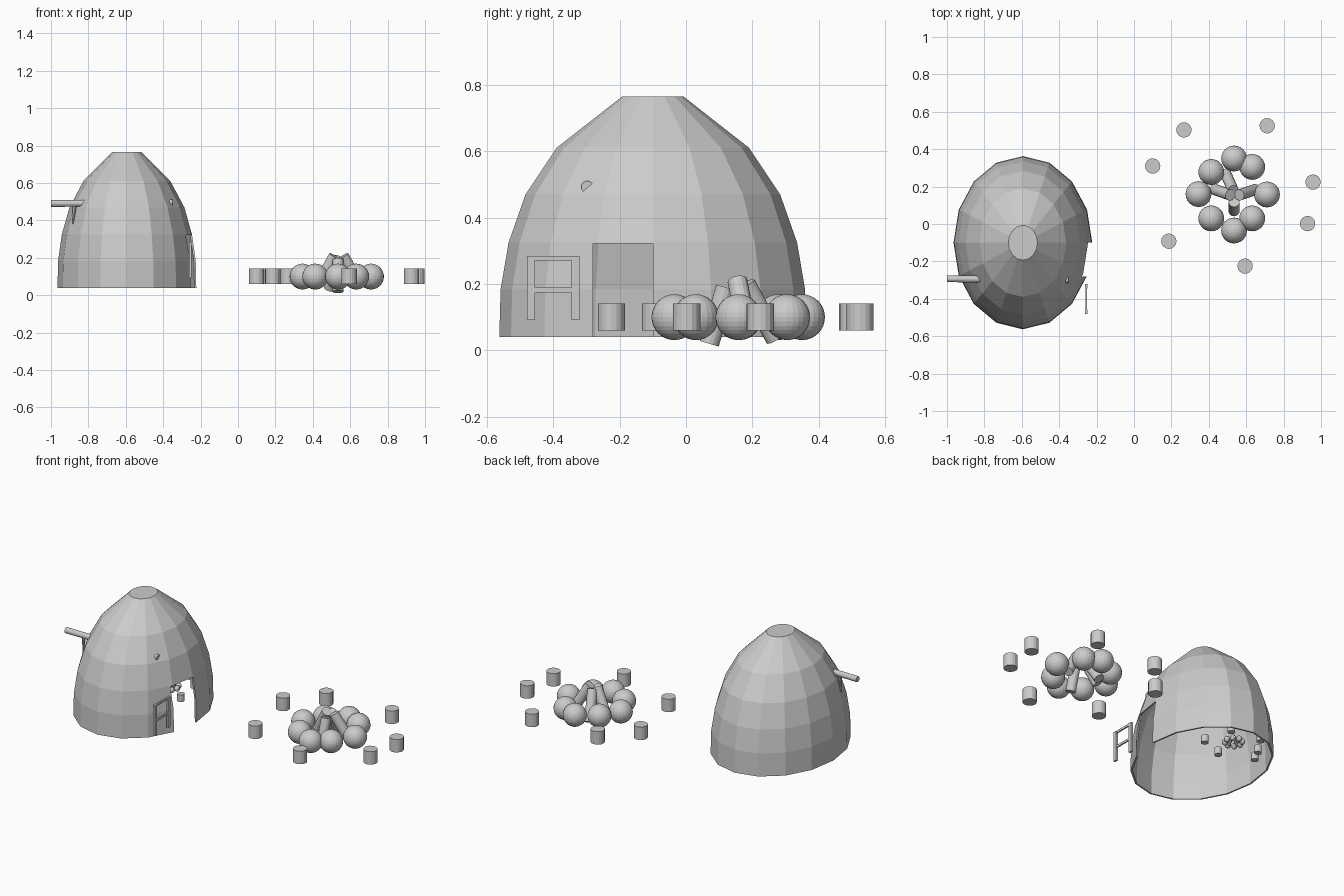
import bpy, bmesh, math
from mathutils import Vector

if "Cube" in bpy.data.objects:
    bpy.data.objects.remove(bpy.data.objects["Cube"])

def cylinder(name, a, b, r, sides=16, r2=None):
    """Round bar running from point a to point b."""
    a, b = Vector(a), Vector(b)
    bpy.ops.mesh.primitive_cone_add(vertices=sides, radius1=r, radius2=r if r2 is None else r2,
                                    depth=(b - a).length, location=(a + b) / 2)
    ob = bpy.context.object
    ob.rotation_mode = 'QUATERNION'
    ob.rotation_quaternion = Vector((0, 0, 1)).rotation_difference(b - a)
    ob.name = name
    return ob

def box(name, lo, hi):
    lo, hi = Vector(lo), Vector(hi)
    bpy.ops.mesh.primitive_cube_add(size=1, location=(lo + hi) / 2)
    ob = bpy.context.object
    ob.scale = hi - lo
    ob.name = name
    return ob

def stone(name, loc, r, seg=24, rings=16):
    bpy.ops.mesh.primitive_uv_sphere_add(segments=seg, ring_count=rings, radius=r, location=loc)
    bpy.context.object.name = name

# Hut shell: sixteen-sided oval dome, open underneath
CX, CY, SIDES = -0.594, -0.10, 16
profile = [(0.371, 0.463, 0.04), (0.368, 0.459, 0.184), (0.348, 0.435, 0.325),
           (0.307, 0.384, 0.47), (0.232, 0.29, 0.611), (0.078, 0.093, 0.765)]
bm = bmesh.new()
rings = [[bm.verts.new((CX + rx * math.cos(i * math.tau / SIDES),
                        CY + ry * math.sin(i * math.tau / SIDES), z)) for i in range(SIDES)]
         for rx, ry, z in profile]
for low, high in zip(rings, rings[1:]):
    for i in range(SIDES):
        j = (i + 1) % SIDES
        bm.faces.new((low[i], low[j], high[j], high[i]))
bm.faces.new(rings[-1])
mesh = bpy.data.meshes.new("hut_shell")
bm.to_mesh(mesh)
bm.free()
hut = bpy.data.objects.new("hut_shell", mesh)
bpy.context.collection.objects.link(hut)
solid = hut.modifiers.new("thickness", 'SOLIDIFY')
solid.thickness = 0.01
solid.offset = -1

# Doorway cut through the right wall
cutter = box("door_cutter", (-0.42, -0.28, -0.1), (-0.1, -0.10, 0.322))
cutter.hide_render = True
cut = hut.modifiers.new("doorway", 'BOOLEAN')
cut.operation = 'DIFFERENCE'
cut.solver = 'EXACT'
cut.object = cutter
bpy.context.view_layer.update()
done = bpy.data.meshes.new_from_object(hut.evaluated_get(bpy.context.evaluated_depsgraph_get()))
hut.modifiers.clear()
hut.data = done
bpy.data.objects.remove(cutter)

# Pole running through the hut, with a hanging peg on its outer end
cylinder("roof_pole", (-1.0, -0.293, 0.491), (-0.35, -0.298, 0.493), 0.018)
cylinder("pole_peg", (-0.882, -0.293, 0.38), (-0.875, -0.293, 0.48), 0.003, 8, 0.012)

# Small rack beside the door
for y in (-0.468, -0.333):
    box("rack_post", (-0.261, y - 0.012, 0.092), (-0.248, y + 0.012, 0.285))
for z in (0.182, 0.278):
    box("rack_rail", (-0.259, -0.468, z - 0.007), (-0.25, -0.333, z + 0.007))

# Stone ring of the fire
for x, y in [(0.535, 0.35), (0.632, 0.305), (0.711, 0.158), (0.632, 0.03),
             (0.535, -0.035), (0.413, 0.03), (0.345, 0.16), (0.413, 0.278)]:
    stone("fire_stone", (x, y, 0.1), 0.069)

# Leaning logs
logs = [((0.535, 0.07, 0.02), (0.535, 0.12, 0.19)),
        ((0.43, 0.185, 0.06), (0.515, 0.155, 0.21)),
        ((0.65, 0.185, 0.06), (0.563, 0.155, 0.21)),
        ((0.49, 0.27, 0.035), (0.53, 0.18, 0.2))]
for a, b in logs:
    cylinder("fire_log", a, b, 0.03)

# Stump seats around the fire
for x, y in [(0.10, 0.31), (0.267, 0.503), (0.712, 0.525), (0.957, 0.224),
             (0.928, 0.002), (0.594, -0.225), (0.186, -0.092)]:
    cylinder("stump_seat", (x, y, 0.06), (x, y, 0.142), 0.041)

# Smaller hearth and stumps inside the hut
HX, HY = -0.60, 0.175
for i in range(8):
    a = i * math.tau / 8
    stone("hearth_stone", (HX + 0.05 * math.cos(a), HY + 0.05 * math.sin(a), 0.062), 0.018, 12, 8)
for i in range(4):
    a = i * math.tau / 4 + 0.3
    cylinder("hearth_log", (HX + 0.035 * math.cos(a), HY + 0.035 * math.sin(a), 0.05),
             (HX + 0.008 * math.cos(a), HY + 0.008 * math.sin(a), 0.09), 0.008, 8)
for dx, dy in [(0.14, -0.09), (0.10, 0.10), (-0.096, 0.125), (-0.17, 0.015),
               (-0.21, -0.06), (-0.01, -0.15)]:
    cylinder("inner_stump", (HX + dx, HY + dy, 0.045), (HX + dx, HY + dy, 0.09), 0.022)
